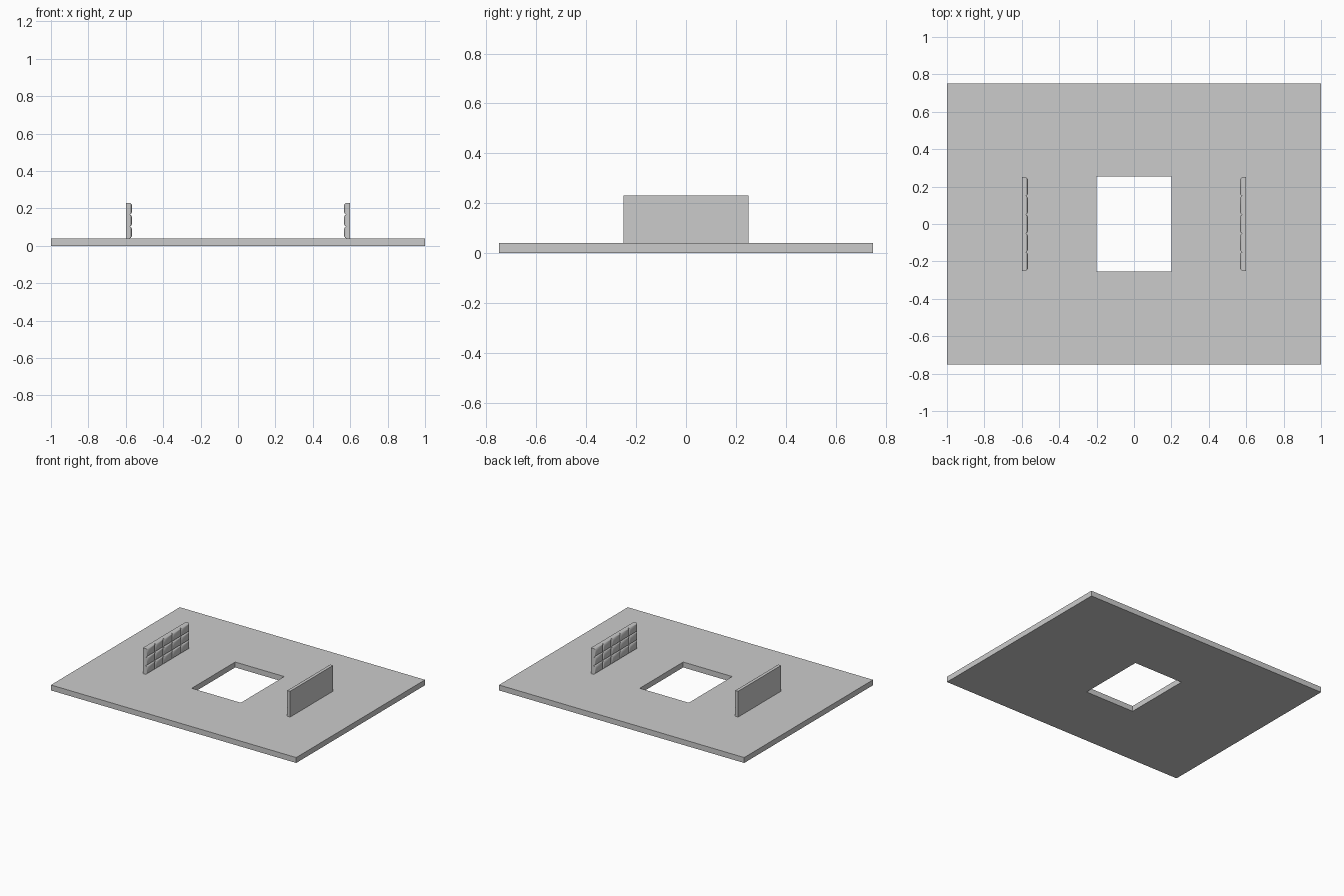
import bpy, bmesh

if "Cube" in bpy.data.objects:
    bpy.data.objects.remove(bpy.data.objects["Cube"])


def finish(bm, name):
    bmesh.ops.recalc_face_normals(bm, faces=bm.faces)
    mesh = bpy.data.meshes.new(name)
    bm.to_mesh(mesh)
    bm.free()
    obj = bpy.data.objects.new(name, mesh)
    bpy.context.collection.objects.link(obj)
    return obj


def rect(bm, hx, hy, z):
    return [bm.verts.new((sx * hx, sy * hy, z))
            for sx, sy in ((-1, -1), (1, -1), (1, 1), (-1, 1))]


def bridge(bm, a, b):
    for i in range(4):
        j = (i + 1) % 4
        bm.faces.new((a[i], a[j], b[j], b[i]))


# Floor slab with a rectangular opening
bm = bmesh.new()
loops = [rect(bm, 1, 0.75, 0), rect(bm, 1, 0.75, 0.04),
         rect(bm, 0.2, 0.253, 0.04), rect(bm, 0.2, 0.253, 0)]
for k in range(4):
    bridge(bm, loops[k], loops[(k + 1) % 4])
finish(bm, "floor_slab")

# Padded walls: 5 x 3 cushions, puffed towards the centre
COLS, ROWS = 5, 3
W, H = 0.5 / COLS, 0.19 / ROWS
PROFILE = [(0.0, 0.0), (0.0, 0.022), (0.003, 0.027), (0.008, 0.031), (0.016, 0.034)]


def cushion(bm, side, y, z):
    rings = []
    for inset, depth in PROFILE:
        hw, hh = W / 2 - inset, H / 2 - inset
        rings.append([bm.verts.new((side * (0.6 - depth), y + sy * hw, z + sz * hh))
                      for sy, sz in ((-1, -1), (1, -1), (1, 1), (-1, 1))])
    for a, b in zip(rings, rings[1:]):
        bridge(bm, a, b)
    bm.faces.new(rings[0])
    bm.faces.new(rings[-1])


for side, name in ((-1, "left_padded_wall"), (1, "right_padded_wall")):
    bm = bmesh.new()
    for c in range(COLS):
        for r in range(ROWS):
            cushion(bm, side, -0.25 + (c + 0.5) * W, 0.04 + (r + 0.5) * H)
    wall = finish(bm, name)
    bpy.ops.object.select_all(action='DESELECT')
    wall.select_set(True)
    bpy.context.view_layer.objects.active = wall
    bpy.ops.object.shade_smooth_by_angle()
